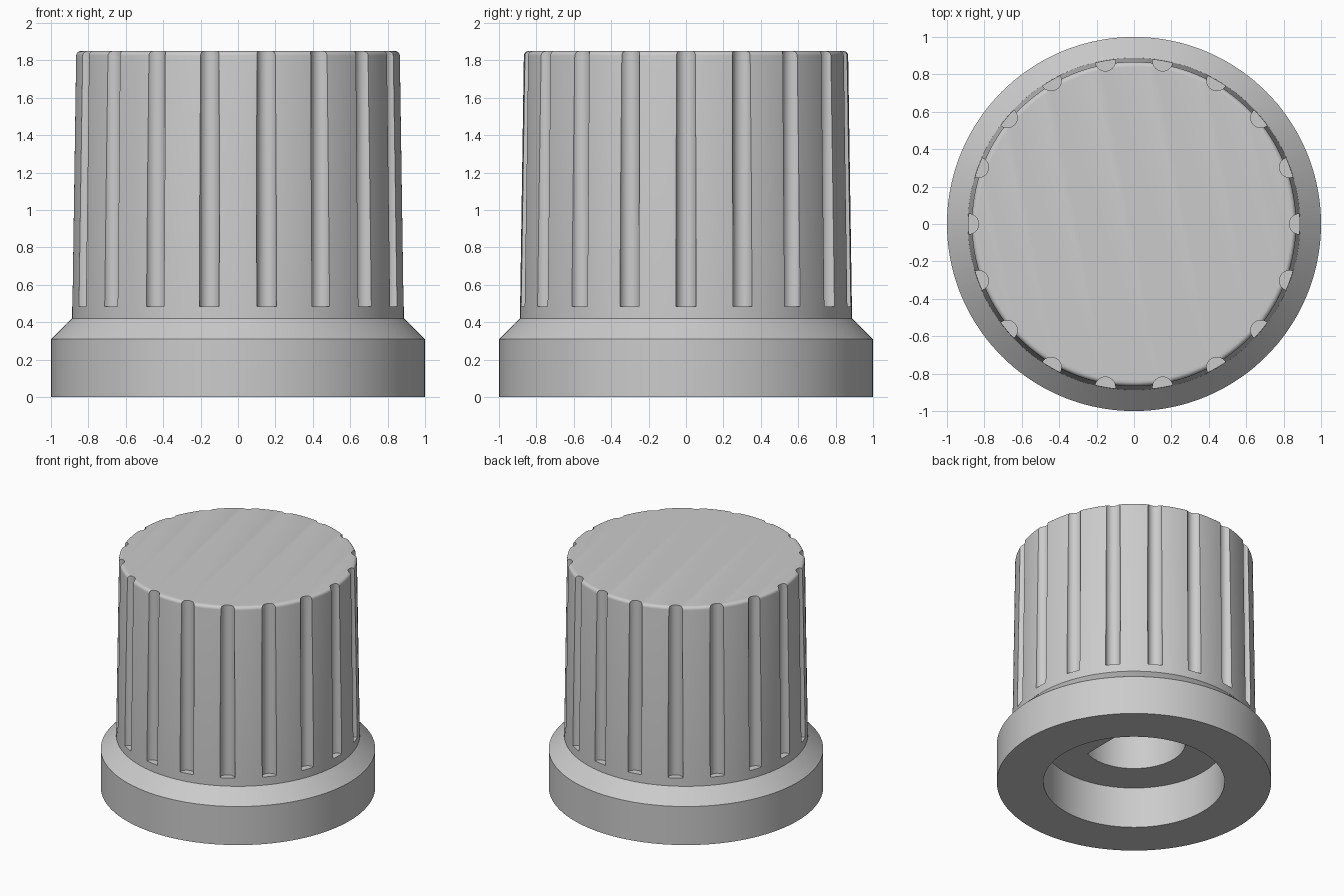
import bpy, bmesh
from math import cos, sin, pi, radians, acos
from mathutils import Vector

cube = bpy.data.objects.get("Cube")
if cube:
    bpy.data.objects.remove(cube, do_unlink=True)

TOP = 1.85
GROOVES = 18

# Single plain grey material
grey = bpy.data.materials.new("knob grey")
grey.use_nodes = True
colour = (0.6, 0.6, 0.6, 1)
grey.diffuse_color = colour
grey.node_tree.nodes["Principled BSDF"].inputs["Base Color"].default_value = colour


def make_object(name, bm):
    bmesh.ops.recalc_face_normals(bm, faces=bm.faces)
    mesh = bpy.data.meshes.new(name)
    bm.to_mesh(mesh)
    bm.free()
    mesh.materials.append(grey)
    obj = bpy.data.objects.new(name, mesh)
    bpy.context.collection.objects.link(obj)
    return obj


def lathe(name, profile, segments=144):
    bm = bmesh.new()
    verts = [bm.verts.new((r, 0, z)) for r, z in profile]
    edges = [bm.edges.new(pair) for pair in zip(verts, verts[1:])]
    bmesh.ops.spin(bm, geom=verts + edges, cent=(0, 0, 0), axis=(0, 0, 1),
                   angle=2 * pi, steps=segments)
    bmesh.ops.remove_doubles(bm, verts=bm.verts, dist=1e-4)
    # Close both open ends with one flat face each
    bmesh.ops.holes_fill(bm, edges=[e for e in bm.edges if e.is_boundary], sides=0)
    return make_object(name, bm)


def add_prism(bm, outline, z0, z1):
    face = bm.faces.new([bm.verts.new((x, y, z0)) for x, y in outline])
    new = bmesh.ops.extrude_face_region(bm, geom=[face], use_keep_orig=True)["geom"]
    bmesh.ops.translate(bm, vec=Vector((0, 0, z1 - z0)),
                        verts=[v for v in new if isinstance(v, bmesh.types.BMVert)])


def arc(cx, cy, r, start, end, steps):
    return [(cx + r * cos(start + (end - start) * i / steps),
             cy + r * sin(start + (end - start) * i / steps)) for i in range(steps + 1)]


def cut(target, cutter):
    cutter.hide_render = True
    mod = target.modifiers.new("cut", 'BOOLEAN')
    mod.operation = 'DIFFERENCE'
    mod.solver = 'EXACT'
    mod.object = cutter
    bpy.ops.object.select_all(action='DESELECT')
    target.select_set(True)
    bpy.context.view_layer.objects.active = target
    bpy.ops.object.modifier_apply(modifier=mod.name)
    bpy.data.objects.remove(cutter, do_unlink=True)


# Knob: counterbore, flanged skirt, tapered grip and rounded top edge
rounded_edge = arc(0.842, TOP - 0.025, 0.025, 0, pi / 2, 5)
profile = [(0.66, 0.33), (0.66, 0), (1, 0), (1, 0.31), (0.888, 0.42)] + rounded_edge
knob = lathe("knob", profile)

# Grip grooves: upright round channels that run out through the top
bm = bmesh.new()
for i in range(GROOVES):
    a = 2 * pi * i / GROOVES
    circle = arc(0.885 * cos(a), 0.885 * sin(a), 0.054, a, a + 2 * pi, 32)[:-1]
    add_prism(bm, circle, 0.485, TOP + 0.1)
cut(knob, make_object("groove_cutter", bm))

# Shaft socket: D-shaped hole with its flat on the +x side
bm = bmesh.new()
flat = acos(0.157 / 0.375)
add_prism(bm, arc(0, 0, 0.375, flat, 2 * pi - flat, 64), 0.2, 1.4)
cut(knob, make_object("socket_cutter", bm))

bpy.ops.object.shade_smooth_by_angle(angle=radians(30))
